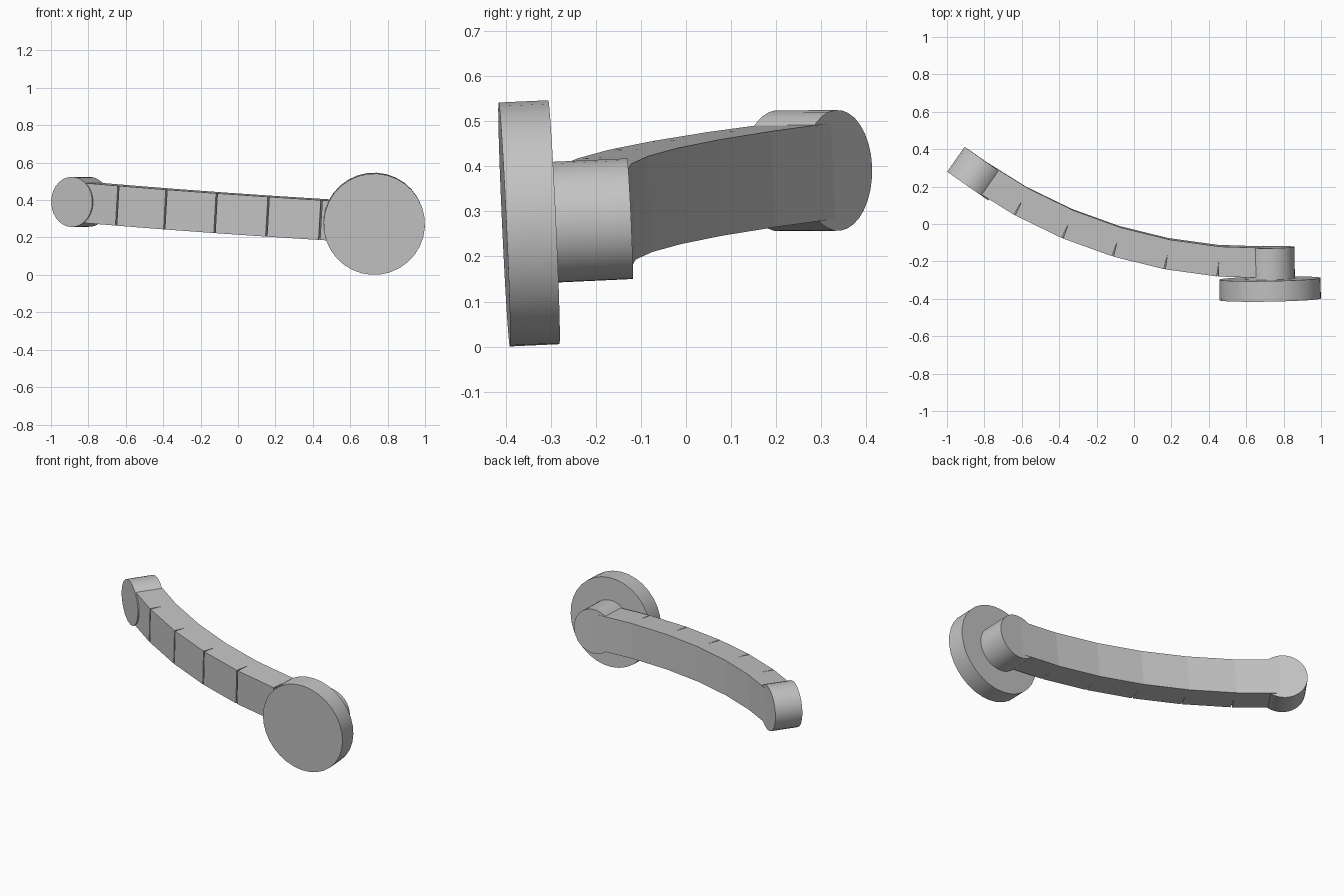
import bpy
import math
from mathutils import Matrix, Vector

cube = bpy.data.objects.get("Cube")
if cube:
    bpy.data.objects.remove(cube, do_unlink=True)

# Single satin metal colour
metal = bpy.data.materials.new("satin grey metal")
metal.use_nodes = True
metal.diffuse_color = (0.55, 0.55, 0.55, 1)
metal.node_tree.nodes["Principled BSDF"].inputs["Base Color"].default_value = (0.55, 0.55, 0.55, 1)

# Slightly tilted frame of the whole handle, with its origin at the hub centre
y_axis = Vector((-0.018, 1, 0.046)).normalized()
z_axis = Vector((1, 0.018, -0.056)).cross(y_axis).normalized()
x_axis = y_axis.cross(z_axis)
frame = Matrix((x_axis, y_axis, z_axis)).transposed().to_4x4()
frame.translation = (0.725, -0.205, 0.28)

RADIUS = 2.656            # bend radius of the lever
SWEEP = math.radians(36)
COUNT = 6
THICK = 0.162
HEIGHT = 0.213


def arc_point(a):
    return Vector((-RADIUS * math.sin(a), RADIUS * (1 - math.cos(a)), 0))


def finish(name, place):
    ob = bpy.context.object
    ob.name = name
    ob.data.materials.append(metal)
    ob.matrix_world = frame @ place
    return ob


def disc(name, radius, y0, y1, angle=0.0):
    """Cylinder along the local y axis, set on the bend at an angle."""
    bpy.ops.mesh.primitive_cylinder_add(vertices=32, radius=radius, depth=y1 - y0)
    bpy.ops.object.shade_smooth_by_angle(angle=math.radians(30))
    place = (Matrix.Translation(arc_point(angle)) @ Matrix.Rotation(-angle, 4, "Z")
             @ Matrix.Translation((0, (y0 + y1) / 2, 0)) @ Matrix.Rotation(math.pi / 2, 4, "X"))
    return finish(name, place)


# Mounting plate, hub and rounded tip
disc("mounting_plate", 0.271, -0.198, -0.088)
disc("hub", 0.134, -0.1, THICK / 2)
disc("lever_tip", 0.134, -THICK / 2, THICK / 2, SWEEP)

# Lever of straight blocks, leaving thin wedge gaps on the outer side
step = SWEEP / COUNT
for i in range(COUNT):
    start, end = arc_point(i * step), arc_point((i + 1) * step)
    bpy.ops.mesh.primitive_cube_add(size=1)
    size = Matrix.Diagonal(((end - start).length, THICK - 0.002, HEIGHT, 1))
    bpy.context.object.data.transform(size)
    finish(f"lever_segment_{i + 1}",
           Matrix.Translation((start + end) / 2) @ Matrix.Rotation(-(i + 0.5) * step, 4, "Z"))
